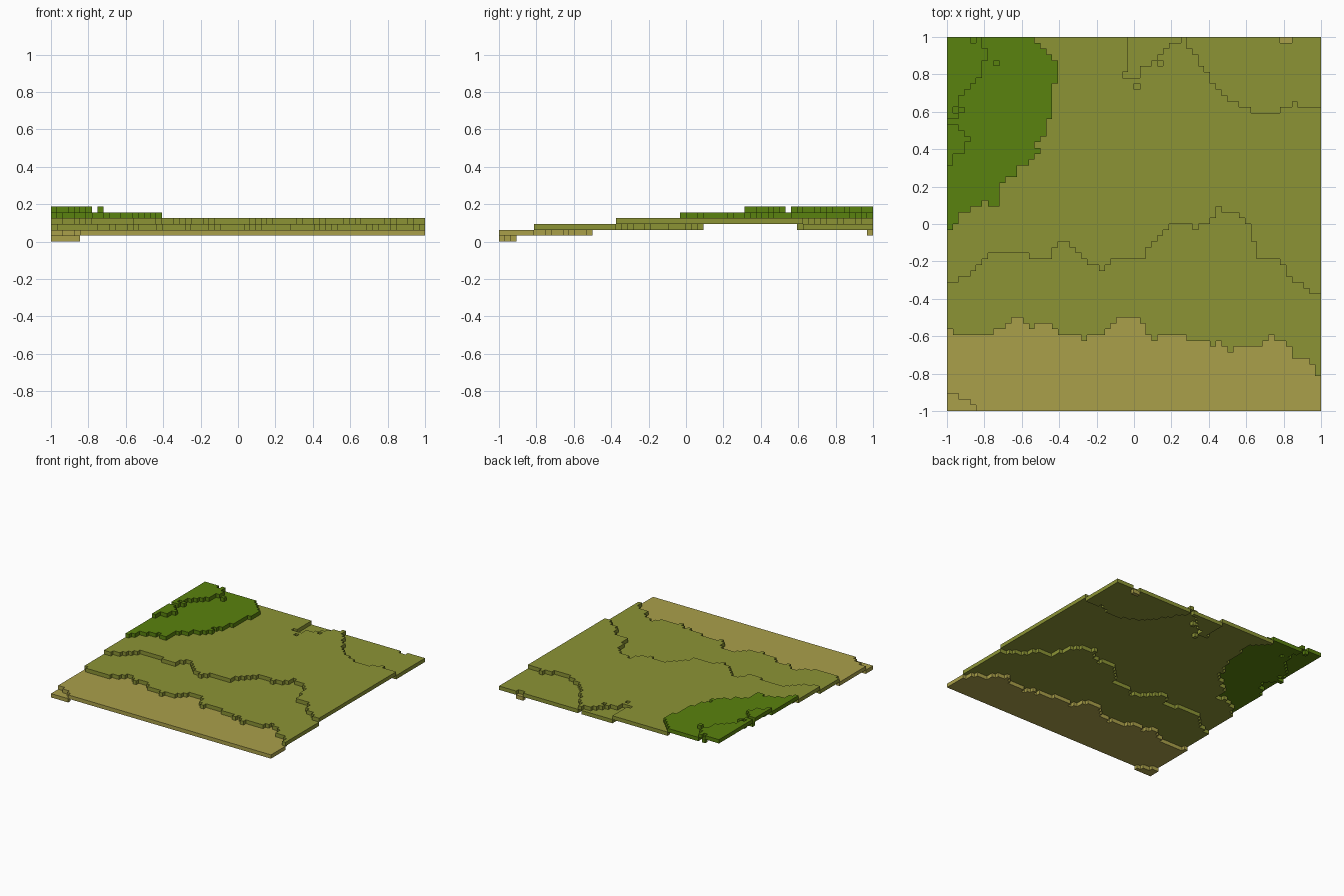
import bpy
import bmesh

cube = bpy.data.objects.get("Cube")
if cube:
    bpy.data.objects.remove(cube, do_unlink=True)

N = 64            # cells per side
V = 2.0 / N       # cell size


def material(name, rgb):
    lin = [((c / 255 + 0.055) / 1.055) ** 2.4 if c > 10 else c / 255 / 12.92 for c in rgb]
    m = bpy.data.materials.new(name)
    m.use_nodes = True
    m.diffuse_color = (*lin, 1)
    bsdf = m.node_tree.nodes["Principled BSDF"]
    bsdf.inputs["Base Color"].default_value = (*lin, 1)
    bsdf.inputs["Roughness"].default_value = 1.0
    return m


def expand(runs, start=0):
    """Turn (value, end index) runs into a dictionary index -> value."""
    out, i = {}, start
    for value, end in runs:
        for k in range(i, end):
            out[k] = value
        i = end
    return out


# Contour lines: first row of the higher ground in each column
corner_edge = expand([(3, 2), (2, 4), (1, 5), (0, 64)])
sand_edge = expand([
    (14, 1), (13, 8), (14, 10), (15, 11), (16, 13), (15, 14), (14, 15), (15, 18),
    (14, 19), (13, 23), (12, 24), (13, 27), (14, 28), (15, 29), (16, 33), (15, 34),
    (13, 35), (12, 36), (13, 41), (12, 45), (11, 46), (12, 47), (11, 48), (10, 49),
    (11, 54), (12, 55), (13, 56), (12, 58), (11, 59), (9, 62), (8, 63), (6, 64)])
grass_edge = expand([
    (22, 2), (23, 4), (24, 5), (25, 6), (26, 7), (27, 14), (26, 18), (28, 19),
    (29, 21), (28, 22), (27, 23), (26, 24), (25, 26), (24, 27), (25, 28), (26, 34),
    (28, 35), (29, 36), (30, 37), (31, 38), (32, 42), (31, 43), (32, 45), (33, 46),
    (35, 47), (34, 50), (33, 51), (32, 52), (29, 53), (26, 57), (25, 58), (23, 59),
    (22, 61), (21, 62), (20, 64)])
# Hollow at the back: first row of the lower ground
hollow_edge = expand([
    (57, 33), (59, 35), (60, 36), (61, 37), (62, 38), (63, 41), (62, 42), (61, 43),
    (59, 44), (58, 45), (56, 46), (55, 47), (54, 48), (53, 50), (52, 52), (51, 57),
    (52, 59), (53, 60), (52, 64)], start=31)
# Hill: width from the left edge in each row
hill_width = expand([
    (1, 32), (2, 34), (4, 35), (9, 39), (10, 40), (12, 42), (14, 43), (15, 44),
    (16, 45), (15, 46), (16, 47), (17, 50), (18, 56), (19, 60), (18, 61), (17, 62),
    (16, 63), (15, 64)], start=31)
summit_width = expand([
    (1, 44), (3, 46), (4, 47), (3, 48), (2, 49), (0, 50), (2, 51), (1, 52),
    (2, 54), (3, 55), (4, 56), (5, 57), (6, 60), (7, 62), (6, 64)], start=42)
# Single cells that stand out from the contours
single = {(6, 35): 3, (4, 63): 4, (8, 59): 5, (2, 51): 5, (30, 57): 2, (32, 55): 2,
          (36, 59): 2, (40, 63): 3, (57, 63): 1, (58, 63): 1}


def level(i, j):
    if (i, j) in single:
        return single[i, j]
    if i < summit_width.get(j, 0):
        return 5
    if i < hill_width.get(j, 0):
        return 4
    if j >= hollow_edge.get(i, N):
        return 2
    return sum(j >= edge[i] for edge in (corner_edge, sand_edge, grass_edge))


def terrace(name, lv, mat):
    """Slab one cell thick covering every cell of the given level."""
    bm = bmesh.new()
    verts = {}

    def vert(i, j):
        if (i, j) not in verts:
            verts[i, j] = bm.verts.new((i * V - 1, j * V - 1, lv * V))
        return verts[i, j]

    for i in range(N):
        for j in range(N):
            if level(i, j) == lv:
                bm.faces.new([vert(i, j), vert(i + 1, j), vert(i + 1, j + 1), vert(i, j + 1)])
    ext = bmesh.ops.extrude_face_region(bm, geom=bm.faces[:], use_keep_orig=True)
    top = [g for g in ext["geom"] if isinstance(g, bmesh.types.BMVert)]
    bmesh.ops.translate(bm, verts=top, vec=(0, 0, V))
    bmesh.ops.recalc_face_normals(bm, faces=bm.faces[:])
    me = bpy.data.meshes.new(name)
    bm.to_mesh(me)
    bm.free()
    me.materials.append(mat)
    bpy.context.scene.collection.objects.link(bpy.data.objects.new(name, me))


sand = material("sand", (170, 160, 74))
grass = material("dry_grass", (140, 148, 53))
green = material("green_grass", (90, 130, 14))

for lv, (name, mat) in enumerate([
        ("sand_corner", sand), ("sand_terrace", sand), ("lower_grass", grass),
        ("middle_grass", grass), ("green_hill", green), ("hill_summit", green)]):
    terrace(name, lv, mat)
